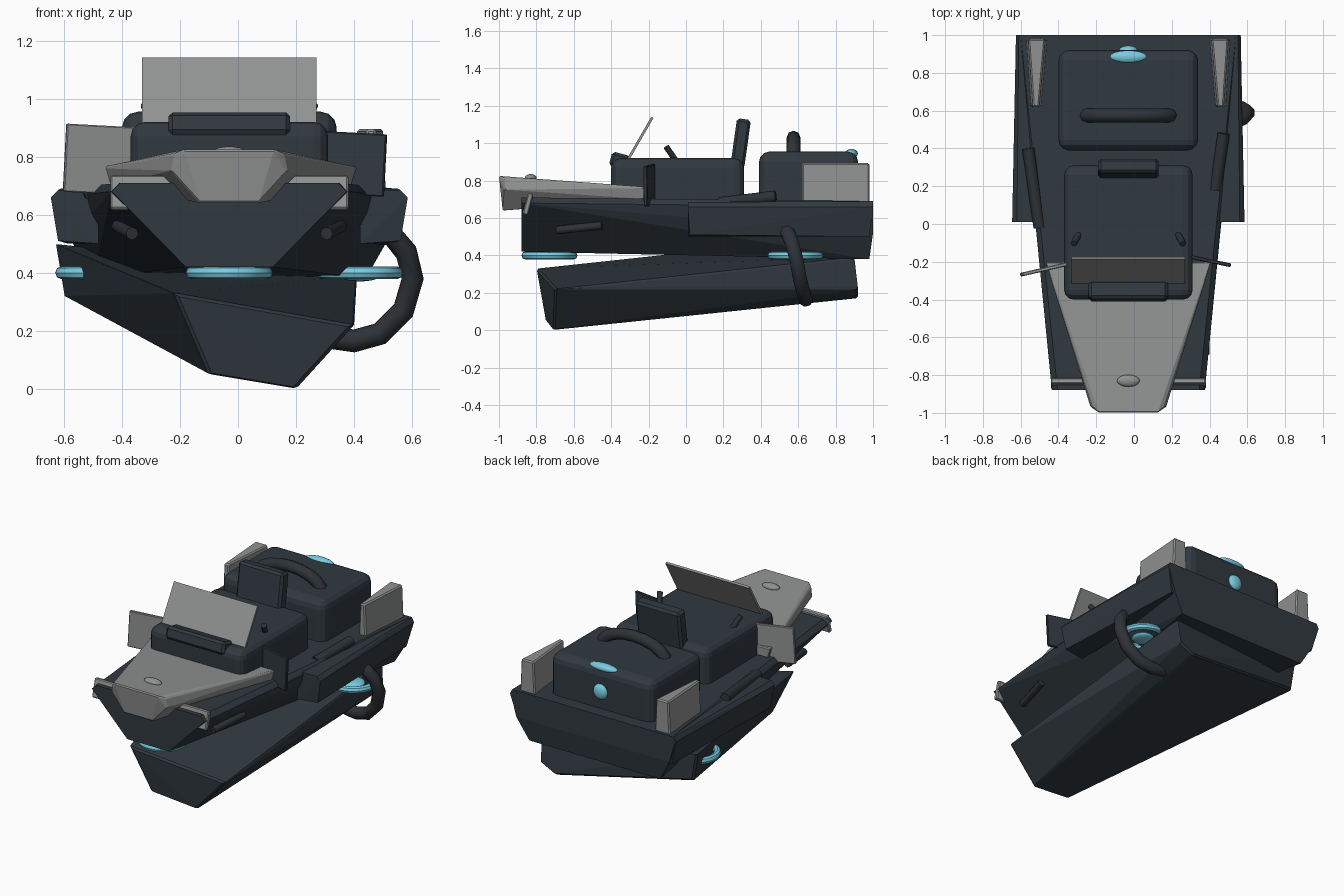
import bpy, bmesh, math
from mathutils import Vector, Matrix

if "Cube" in bpy.data.objects:
    bpy.data.objects.remove(bpy.data.objects["Cube"])

CX = -0.03  # centre line of the vehicle


def material(name, rgb):
    m = bpy.data.materials.new(name)
    m.diffuse_color = (*rgb, 1)
    m.use_nodes = True
    m.node_tree.nodes["Principled BSDF"].inputs["Base Color"].default_value = m.diffuse_color
    return m


DARK = material("dark slate", (0.03, 0.041, 0.051))
RUBBER = material("charcoal", (0.027, 0.032, 0.038))
GREY = material("panel grey", (0.28, 0.29, 0.285))
CYAN = material("glow cyan", (0.19, 0.60, 0.75))


def add(name, bm, mat, bevel=0, segments=1, smooth=False):
    bmesh.ops.recalc_face_normals(bm, faces=bm.faces)
    me = bpy.data.meshes.new(name)
    bm.to_mesh(me)
    bm.free()
    me.materials.append(mat)
    ob = bpy.data.objects.new(name, me)
    bpy.context.collection.objects.link(ob)
    if bevel:
        b = ob.modifiers.new("bevel", 'BEVEL')
        b.width, b.segments, b.limit_method = bevel, segments, 'ANGLE'
    if smooth:
        bpy.context.view_layer.objects.active = ob
        ob.select_set(True)
        bpy.ops.object.shade_smooth_by_angle(angle=math.radians(40))
        ob.select_set(False)
    return ob


def solid(name, points, mat, bevel=0):
    """Faceted convex solid through the given corners."""
    bm = bmesh.new()
    for p in points:
        bm.verts.new(p)
    bmesh.ops.convex_hull(bm, input=bm.verts)
    bmesh.ops.dissolve_limit(bm, angle_limit=0.02, verts=bm.verts, edges=bm.edges)
    return add(name, bm, mat, bevel)


def sym(points):
    return [(CX + s * x, y, z) for s in (1, -1) for x, y, z in points]


def box(name, loc, size, mat, rot=(0, 0, 0), bevel=0, segments=1):
    bm = bmesh.new()
    bmesh.ops.create_cube(bm, size=1)
    bm.transform(Matrix.LocRotScale(Vector(loc), None, None)
                 @ Matrix.Rotation(math.radians(rot[2]), 4, 'Z')
                 @ Matrix.Rotation(math.radians(rot[0]), 4, 'X')
                 @ Matrix.Rotation(math.radians(rot[1]), 4, 'Y')
                 @ Matrix.Diagonal((*size, 1)))
    return add(name, bm, mat, bevel, segments)


def blob(name, loc, radii, mat):
    bm = bmesh.new()
    bmesh.ops.create_uvsphere(bm, u_segments=16, v_segments=10, radius=1)
    bm.transform(Matrix.Translation(loc) @ Matrix.Diagonal((*radii, 1)))
    return add(name, bm, mat, smooth=True)


def tube(name, points, radius, mat, ends=1.0):
    cu = bpy.data.curves.new(name, 'CURVE')
    cu.dimensions = '3D'
    cu.bevel_depth, cu.bevel_resolution, cu.use_fill_caps = radius, 2, True
    sp = cu.splines.new('POLY')
    sp.points.add(len(points) - 1)
    for p, co in zip(sp.points, points):
        p.co = (*co, 1)
    sp.points[0].radius = sp.points[-1].radius = ends
    cu.materials.append(mat)
    ob = bpy.data.objects.new(name, cu)
    bpy.context.collection.objects.link(ob)
    return ob


def ring(name, loc, major, minor, mat):
    bpy.ops.mesh.primitive_torus_add(location=loc, major_radius=major, minor_radius=minor,
                                     major_segments=28, minor_segments=8)
    ob = bpy.context.object
    ob.name = name
    ob.data.materials.append(mat)
    bpy.ops.object.shade_smooth_by_angle(angle=math.radians(60))
    return ob


# Upper hull and the skewed keel block below it
solid("upper_hull", sym([(0.375, -0.88, 0.71), (0.405, -0.88, 0.68), (0.15, -0.88, 0.42),
                         (0.57, 1.0, 0.69), (0.59, 1.0, 0.66), (0.55, 1.0, 0.52),
                         (0.47, 0.98, 0.38)]), DARK)
solid("lower_hull", [(-0.22, -0.80, 0.33), (-0.10, -0.75, 0.05), (0.20, -0.71, 0.0),
                     (0.40, -0.70, 0.22), (-0.63, 0.78, 0.50), (-0.60, 0.78, 0.32),
                     (0.30, 0.92, 0.17), (0.40, 0.92, 0.22), (0.41, 0.90, 0.39)], DARK, 0.01)

# Grey hood with its badge-like bump, and the front bumper bar
solid("hood", sym([(0.155, -1.0, 0.825), (0.19, -0.97, 0.81), (0.20, -0.97, 0.75),
                   (0.10, -0.98, 0.64), (0.44, -0.2, 0.765), (0.42, -0.2, 0.70)]), GREY, 0.006)
blob("hood_bump", (CX, -0.83, 0.815), (0.06, 0.032, 0.02), GREY)
box("bumper_bar", (CX, -0.845, 0.675), (0.82, 0.03, 0.12), GREY, rot=(-15, 0, 0), bevel=0.006)

# Cockpit cushion, dash, windshield and backrest
box("cockpit_block", (CX, -0.045, 0.76), (0.68, 0.71, 0.32), DARK, bevel=0.05, segments=3)
box("dash_bar", (CX, -0.355, 0.905), (0.42, 0.10, 0.08), DARK, rot=(-15, 0, 0), bevel=0.015)
box("windshield", (CX, -0.245, 1.025), (0.60, 0.014, 0.26), GREY, rot=(-30, 0, 0))
box("backrest", (CX, 0.292, 1.0), (0.32, 0.075, 0.26), DARK, rot=(-8, 0, 0), bevel=0.014)

# Rear engine block with carry handle and lamps
box("engine_block", (CX, 0.655, 0.79), (0.74, 0.53, 0.33), DARK, bevel=0.055, segments=3)
arc = [(CX + 0.23 * math.cos(a), 0.575, 0.92 + 0.11 * math.sin(a))
       for a in (math.pi * i / 10 for i in range(11))]
tube("engine_handle", arc, 0.037, RUBBER)
blob("top_lamp", (CX, 0.885, 0.945), (0.10, 0.034, 0.024), CYAN)
blob("rear_lamp", (CX, 0.92, 0.80), (0.05, 0.025, 0.05), CYAN)

# Parts repeated on both sides
for side, s in (("right", 1), ("left", -1)):
    def px(x):
        return CX + s * x
    solid(f"side_pod_{side}", [(px(x), y, z) for x, y, z in
          [(0.45, 0.01, 0.50), (0.59, 0.02, 0.51), (0.615, 0.01, 0.66), (0.59, 0.01, 0.685),
           (0.45, 0.01, 0.685), (0.45, 0.98, 0.50), (0.555, 0.98, 0.50), (0.595, 1.0, 0.66),
           (0.58, 1.0, 0.69), (0.45, 1.0, 0.69)]], DARK)
    solid(f"rear_fin_{side}", [(px(x), y, z) for z, d in ((0.67, 0.01), (0.895, 0.0))
          for x, y in [(0.472 - d, 0.62), (0.505 + d, 0.62), (0.44 - d, 0.98), (0.53 + d, 0.98)]],
          GREY, 0.008)
    tube(f"control_stick_{side}", [(px(0.26), -0.05, 0.90), (px(0.29), -0.105, 0.98)], 0.017, RUBBER)
    tube(f"front_strut_{side}", [(px(0.335), -0.69, 0.535), (px(0.385), -0.45, 0.56)], 0.022, RUBBER)
    ring(f"hover_ring_{side}", (px(0.45), 0.585, 0.40), 0.128, 0.022, CYAN)
    blob(f"hover_core_{side}", (px(0.45), 0.585, 0.39), (0.07, 0.07, 0.02), CYAN)

ring("hover_ring_front", (CX, -0.73, 0.40), 0.128, 0.022, CYAN)
blob("hover_core_front", (CX, -0.73, 0.40), (0.07, 0.07, 0.02), CYAN)

# Unmatched side panels and deck rods
box("side_panel_left", (-0.475, -0.24, 0.79), (0.25, 0.02, 0.235), GREY, rot=(0, 3, 13), bevel=0.004)
box("side_panel_right", (0.40, -0.195, 0.775), (0.22, 0.02, 0.215), DARK, rot=(0, 3, -12), bevel=0.004)
tube("deck_rod_left", [(-0.56, 0.40, 0.70), (-0.50, -0.02, 0.68)], 0.032, RUBBER)
tube("deck_rod_right", [(0.475, 0.48, 0.715), (0.43, 0.18, 0.68)], 0.032, RUBBER)

# Fuel hose on the right flank
tube("hose", [(0.47, 0.53, 0.54), (0.53, 0.54, 0.53), (0.58, 0.565, 0.47), (0.602, 0.59, 0.38),
              (0.57, 0.61, 0.27), (0.49, 0.63, 0.19), (0.40, 0.64, 0.165), (0.30, 0.64, 0.18)],
     0.04, RUBBER)
